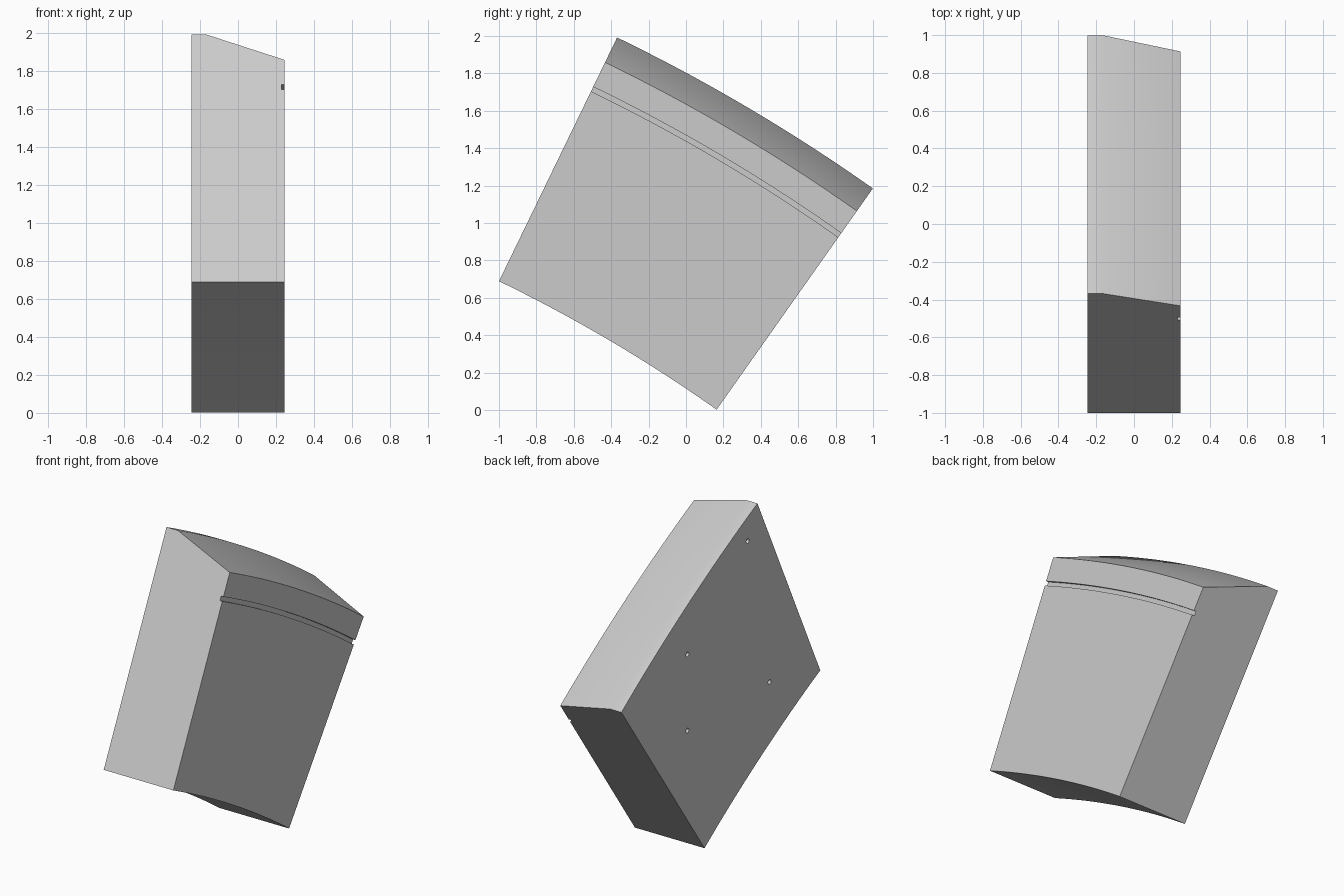
import bpy
import bmesh
from math import sin, cos, radians
from mathutils import Matrix

cube = bpy.data.objects.get("Cube")
if cube:
    bpy.data.objects.remove(cube)

# Arc centre in the y-z plane, and the sweep of the wedge
CENTRE_Y, CENTRE_Z = -4.608, -6.755
START, END = radians(54.77), radians(64.14)
STEPS = 48
HALF = 0.245          # half thickness along x
DEPTH = 0.016         # depth of the groove


def arc_point(x, radius, angle):
    return (x, CENTRE_Y + radius * cos(angle), CENTRE_Z + radius * sin(angle))


def new_object(name, bm):
    bmesh.ops.recalc_face_normals(bm, faces=bm.faces)
    mesh = bpy.data.meshes.new(name)
    bm.to_mesh(mesh)
    bm.free()
    obj = bpy.data.objects.new(name, mesh)
    bpy.context.collection.objects.link(obj)
    return obj


grey = bpy.data.materials.new("light grey")
grey.use_nodes = True
colour = (0.6, 0.6, 0.6, 1)
grey.diffuse_color = colour
grey.node_tree.nodes["Principled BSDF"].inputs["Base Color"].default_value = colour

# Cross-section (x, radius): flat inner side, sloped outer side, groove on +x
profile = [(-HALF, 8.272), (HALF, 8.272),
           (HALF, 9.4), (HALF - DEPTH, 9.4), (HALF - DEPTH, 9.427), (HALF, 9.427),
           (HALF, 9.572), (-0.165, 9.72), (-HALF, 9.72)]

# Sweep the section along the arc and close both ends
bm = bmesh.new()
rings = []
for i in range(STEPS + 1):
    angle = START + (END - START) * i / STEPS
    rings.append([bm.verts.new(arc_point(x, r, angle)) for x, r in profile])
count = len(profile)
for a, b in zip(rings, rings[1:]):
    for j in range(count):
        k = (j + 1) % count
        bm.faces.new((a[j], a[k], b[k], b[j]))
bm.faces.new(rings[0])
bm.faces.new(rings[-1])
block = new_object("curved_block", bm)
block.data.materials.append(grey)

# Four small pin holes in the flat -x side
bm = bmesh.new()
for y, z in [(-0.27, 1.79), (0.335, 1.3), (-0.49, 0.81), (0.335, 0.815)]:
    place = Matrix.Translation((-HALF, y, z)) @ Matrix.Rotation(radians(90), 4, 'Y')
    bmesh.ops.create_cone(bm, cap_ends=True, segments=20, radius1=0.015,
                          radius2=0.015, depth=0.16, matrix=place)
cutter = new_object("pin_hole_cutter", bm)
cutter.data.materials.append(grey)
cutter.hide_render = True

cut = block.modifiers.new("pin holes", 'BOOLEAN')
cut.operation = 'DIFFERENCE'
cut.solver = 'EXACT'
cut.object = cutter

bpy.ops.object.select_all(action='DESELECT')
block.select_set(True)
bpy.context.view_layer.objects.active = block
bpy.ops.object.modifier_apply(modifier=cut.name)
bpy.data.objects.remove(cutter)
bpy.ops.object.shade_smooth_by_angle(angle=radians(30))
